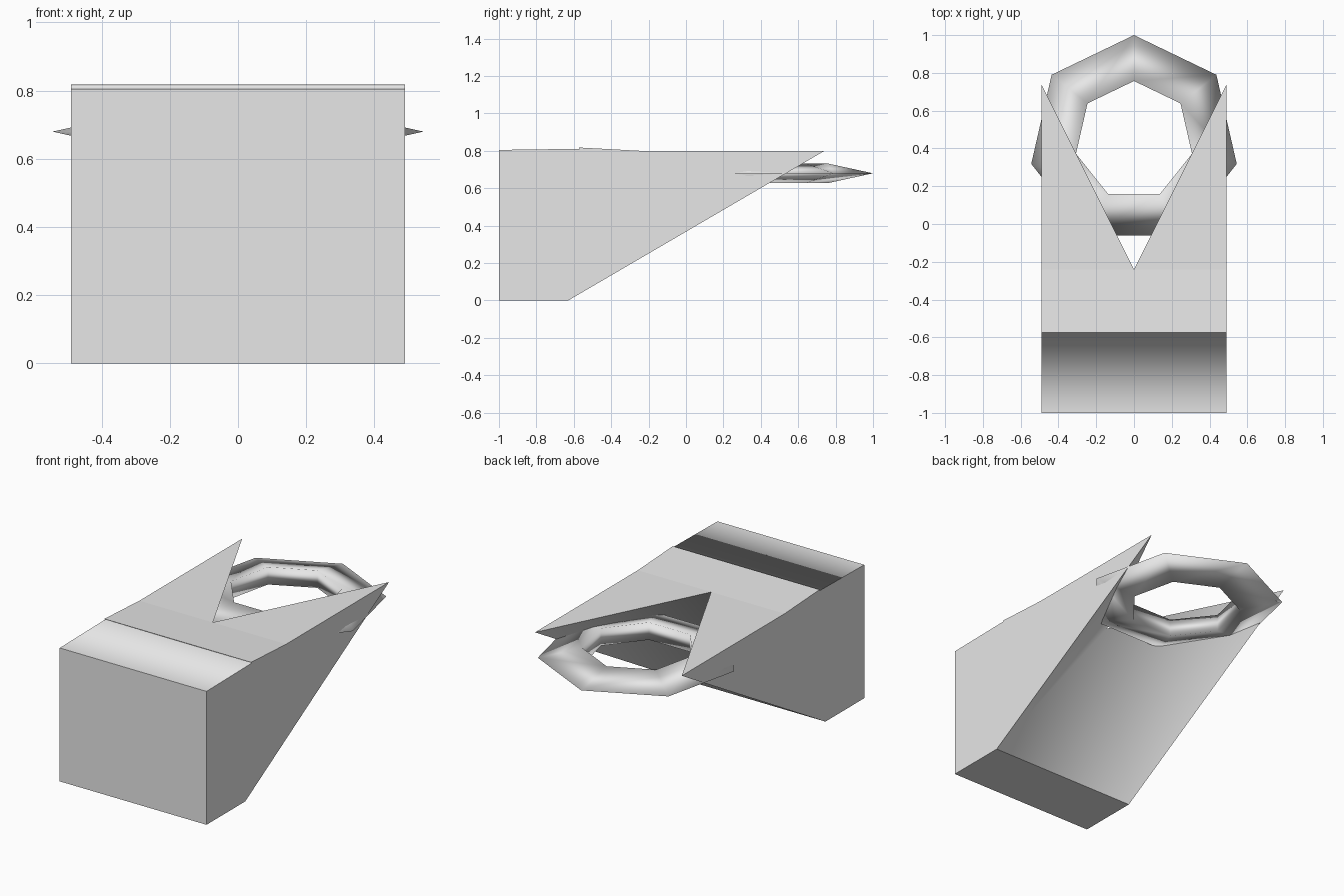
import bpy
import bmesh
import math

cube = bpy.data.objects.get("Cube")
if cube:
    bpy.data.objects.remove(cube, do_unlink=True)

grey = bpy.data.materials.new("light_grey")
grey.use_nodes = True
colour = (0.8, 0.8, 0.8, 1)
grey.diffuse_color = colour
grey.node_tree.nodes["Principled BSDF"].inputs["Base Color"].default_value = colour

# Wedge body: a side profile (y, z) swept across, ending in two prongs
HALF = 0.49
PROFILE = {
    "front_low": (-1, 0), "front_top": (-1, 0.805),
    "step_low": (-0.57, 0.811), "step_top": (-0.574, 0.818),
    "notch": (-0.24, 0.8), "tip": (0.74, 0.8), "back_low": (-0.63, 0),
}
bm = bmesh.new()
left = {k: bm.verts.new((HALF, y, z)) for k, (y, z) in PROFILE.items()}
right = {k: bm.verts.new((-HALF, y, z)) for k, (y, z) in PROFILE.items()}
apex = bm.verts.new((0, -0.24, 0.8))


def span(a, b):
    """Face joining two profile points across the body."""
    return bm.faces.new((left[a], left[b], right[b], right[a]))


span("front_low", "front_top")
span("back_low", "front_low")
ramp = [span("front_top", "step_low"), span("step_low", "step_top")]
bm.faces.new((left["step_top"], left["notch"], apex,
              right["notch"], right["step_top"]))

# Underside slopes up to the notch, folding out to each prong
under = [bm.faces.new((left["back_low"], right["back_low"], apex))]
for side in (left, right):
    bm.faces.new(list(side.values()))
    bm.faces.new((side["notch"], side["tip"], apex))
    under.append(bm.faces.new((side["back_low"], side["tip"], apex)))
bmesh.ops.recalc_face_normals(bm, faces=bm.faces[:])

# Blend shading only inside the ramp and inside the underside
for group in (ramp, under):
    for face in group:
        face.smooth = True
for edge in bm.edges:
    edge.smooth = any(all(f in group for f in edge.link_faces)
                      for group in (ramp, under))

mesh = bpy.data.meshes.new("wedge_body")
bm.to_mesh(mesh)
bm.free()
body = bpy.data.objects.new("wedge_body", mesh)
bpy.context.collection.objects.link(body)
body.data.materials.append(grey)

# Seven-sided ring with a flattened triangular section
bpy.ops.mesh.primitive_torus_add(
    major_segments=7, minor_segments=3, major_radius=0.396,
    minor_radius=0.162, location=(0, 0.442, 0.68),
    rotation=(0, 0, math.pi / 2))
ring = bpy.context.object
ring.name = "ring"
ring.scale.z = 0.375
bpy.ops.object.transform_apply(location=False, rotation=True, scale=True)
bpy.ops.object.shade_smooth()
ring.data.materials.append(grey)
